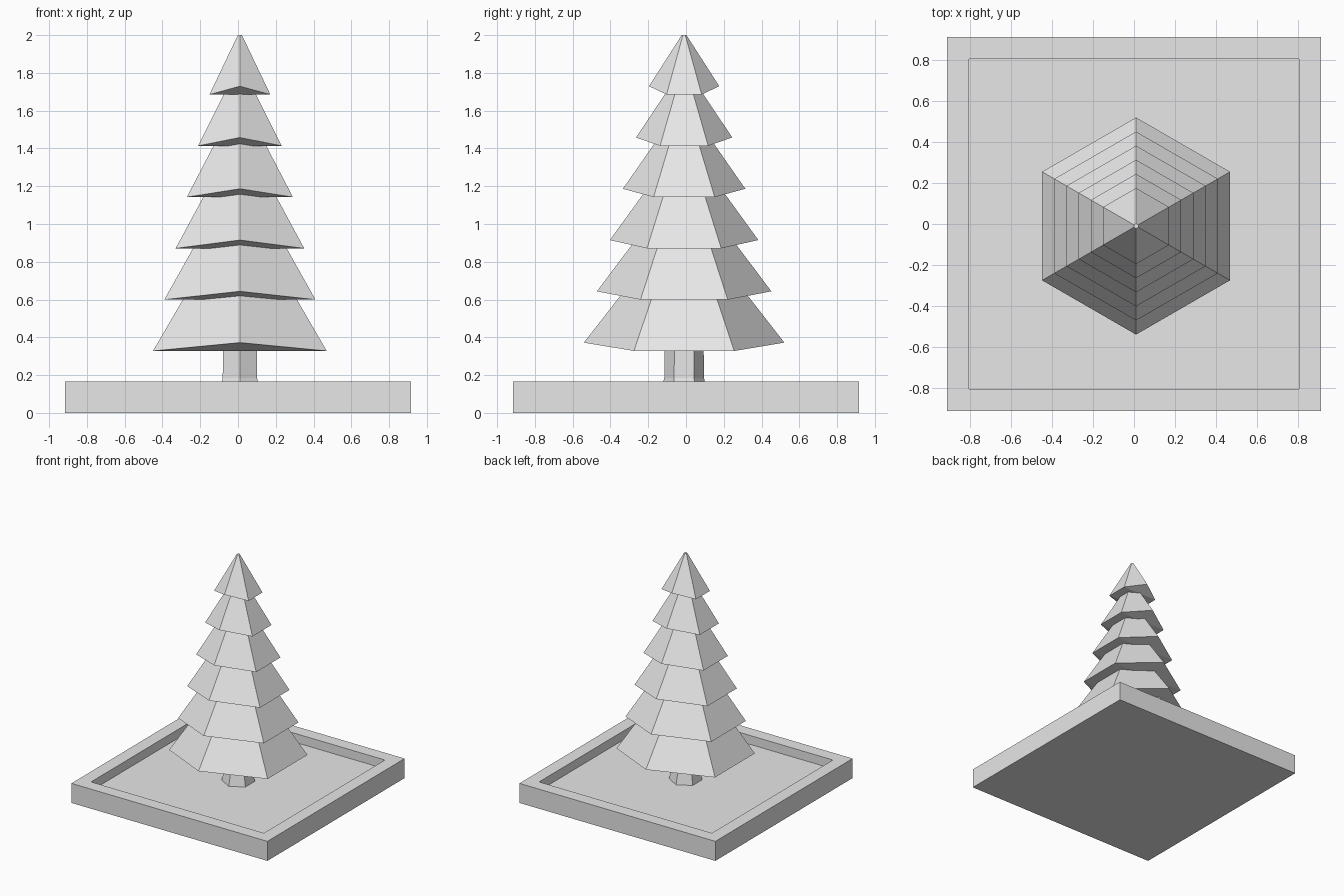
import bpy
import bmesh
from math import cos, sin, radians

if "Cube" in bpy.data.objects:
    bpy.data.objects.remove(bpy.data.objects["Cube"], do_unlink=True)

grey = bpy.data.materials.new("light grey")
grey.use_nodes = True
colour = (0.8, 0.8, 0.8, 1)
grey.diffuse_color = colour
grey.node_tree.nodes["Principled BSDF"].inputs["Base Color"].default_value = colour

CENTRE = (0.01, -0.01)  # the tree stands slightly off the middle


def finish(name, bm):
    bmesh.ops.recalc_face_normals(bm, faces=bm.faces)
    mesh = bpy.data.meshes.new(name)
    bm.to_mesh(mesh)
    bm.free()
    mesh.materials.append(grey)
    obj = bpy.data.objects.new(name, mesh)
    bpy.context.collection.objects.link(obj)
    return obj


def hexagon(bm, radius, z, lift=0):
    """Ring with corners at front and back; lift raises those two corners."""
    ring = []
    for i in range(6):
        a = radians(90 + 60 * i)
        up = lift if i % 3 == 0 else 0
        ring.append(bm.verts.new((CENTRE[0] + radius * cos(a),
                                  CENTRE[1] + radius * sin(a), z + up)))
    return ring


def bridge(bm, low, high):
    n = len(low)
    for i in range(n):
        j = (i + 1) % n
        bm.faces.new((low[i], low[j], high[j], high[i]))


# Square tray with a raised rim
def square(bm, half, z):
    return [bm.verts.new((x * half, y * half, z))
            for x, y in ((-1, -1), (1, -1), (1, 1), (-1, 1))]


bm = bmesh.new()
rings = [square(bm, h, z) for h, z in
         ((0.915, 0), (0.915, 0.165), (0.807, 0.165), (0.807, 0.09))]
for low, high in zip(rings, rings[1:]):
    bridge(bm, low, high)
bm.faces.new(rings[0])
bm.faces.new(rings[-1])
finish("base_tray", bm)

# Trunk with a flared foot
bm = bmesh.new()
rings = [hexagon(bm, r, z) for r, z in ((0.128, 0.09), (0.105, 0.185), (0.103, 0.42))]
for low, high in zip(rings, rings[1:]):
    bridge(bm, low, high)
bm.faces.new(rings[0])
bm.faces.new(rings[-1])
finish("trunk", bm)

# Six overlapping branch tiers, shrinking upwards
for t in range(6):
    rim_radius = 0.531 - 0.069 * t
    rim_z = 0.328 + 0.2715 * t
    top_radius = 0.32 - 0.0615 * t
    bm = bmesh.new()
    rim = hexagon(bm, rim_radius, rim_z, 0.044)
    top = hexagon(bm, top_radius, rim_z + 0.3145)
    bridge(bm, rim, top)
    bm.faces.new(top)
    # underside folds along the lines joining the low corners
    bm.faces.new((rim[1], rim[2], rim[4], rim[5]))
    bm.faces.new((rim[5], rim[0], rim[1]))
    bm.faces.new((rim[2], rim[3], rim[4]))
    finish("branch_tier_%d" % (t + 1), bm)
